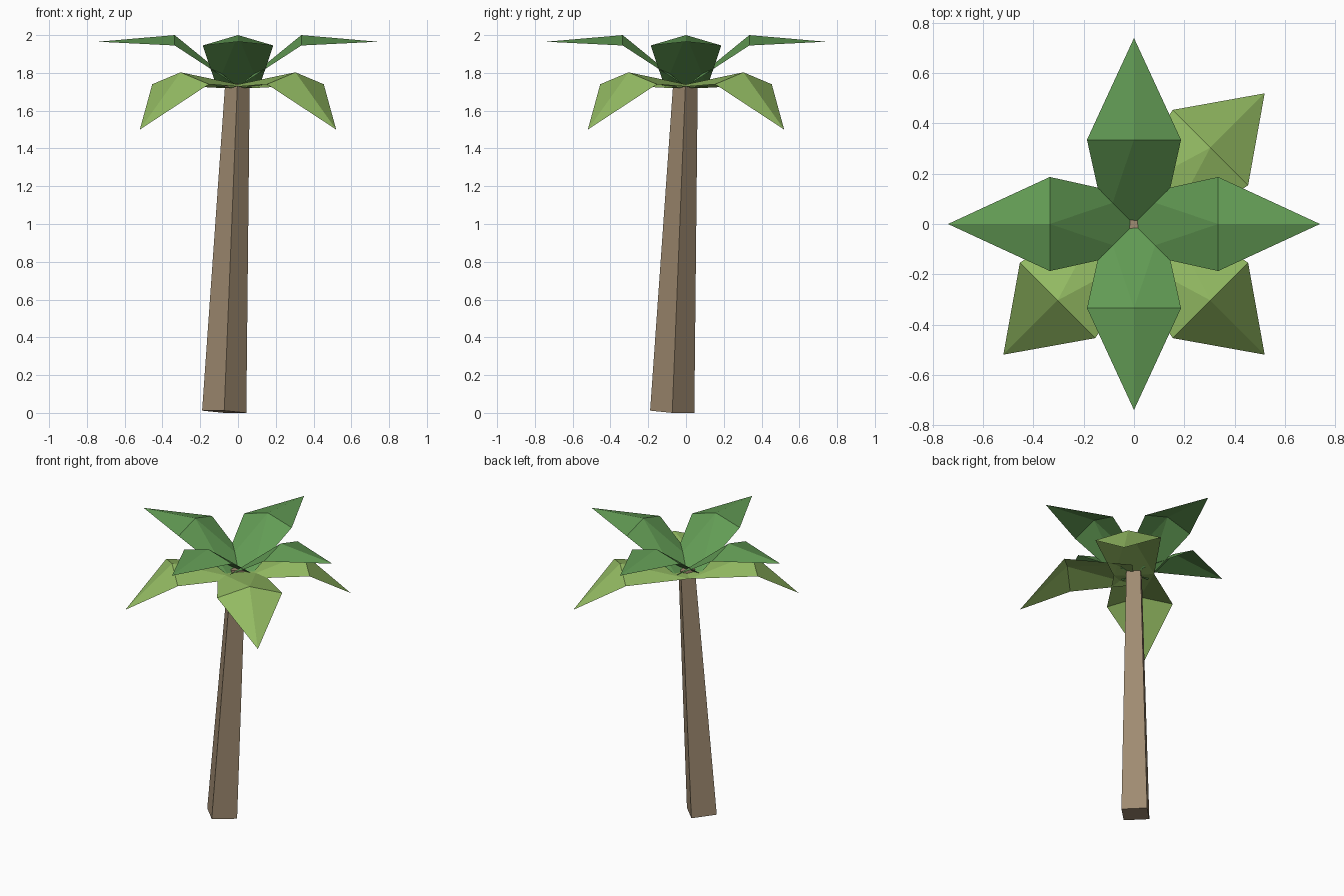
import bpy
from math import radians
from mathutils import Matrix

cube = bpy.data.objects.get("Cube")
if cube:
    bpy.data.objects.remove(cube, do_unlink=True)


def material(name, rgb):
    mat = bpy.data.materials.new(name)
    mat.use_nodes = True
    mat.diffuse_color = (*rgb, 1)
    mat.node_tree.nodes["Principled BSDF"].inputs["Base Color"].default_value = (*rgb, 1)
    return mat


def add_mesh(name, verts, faces, mat):
    mesh = bpy.data.meshes.new(name)
    mesh.from_pydata(verts, [], faces)
    mesh.materials.append(mat)
    obj = bpy.data.objects.new(name, mesh)
    bpy.context.collection.objects.link(obj)
    return obj


bark = material("bark brown", (0.35, 0.26, 0.165))
deep_green = material("deep green", (0.122, 0.328, 0.089))
light_green = material("light green", (0.297, 0.503, 0.125))


# Trunk: leaning, tapered, four-sided
def diamond(centre, half, z, tilt):
    dirs = [(-1, 0), (0, -1), (1, 0), (0, 1)]
    return [(centre + half * dx, centre + half * dy, z - tilt * (dx + dy))
            for dx, dy in dirs]


trunk_verts = diamond(-0.073, 0.117, 0.006, 0.006) + diamond(-0.003, 0.065, 1.74, 0.003)
trunk_faces = [(i, (i + 1) % 4, (i + 1) % 4 + 4, i + 4) for i in range(4)]
add_mesh("trunk", trunk_verts, trunk_faces + [(3, 2, 1, 0), (4, 5, 6, 7)], bark)


# Frond: folded leaf with a flat root, a raised bend and a pointed tip
def frond(name, angle, root_half, root_z, bend, tip, mat):
    reach, half, ridge_z, edge_z = bend
    verts = [(0, -root_half, root_z), (0, 0, root_z), (0, root_half, root_z),
             (reach, -half, edge_z), (reach, 0, ridge_z), (reach, half, edge_z),
             (tip[0], 0, tip[1])]
    # Inner panels are split along the ridge side so every face stays flat
    faces = [(0, 3, 4), (0, 4, 1), (1, 4, 2), (2, 4, 5), (3, 6, 4), (4, 6, 5)]
    obj = add_mesh(name, verts, faces, mat)
    obj.data.transform(Matrix.Rotation(radians(angle), 4, "Z"))


# Upper crown: four raised fronds
for side, angle in (("left", 0), ("back", 90), ("right", 180), ("front", 270)):
    frond("upper_frond_" + side, angle, 0.113, 1.727,
          (0.335, 0.187, 2.0, 1.945), (0.74, 1.965), deep_green)

# Lower crown: three drooping fronds on the diagonals
for side, angle in (("back_left", 45), ("front_right", 225), ("front_left", 315)):
    frond("lower_frond_" + side, angle, 0.13, 1.72,
          (0.43, 0.212, 1.803, 1.74), (0.735, 1.5), light_green)
